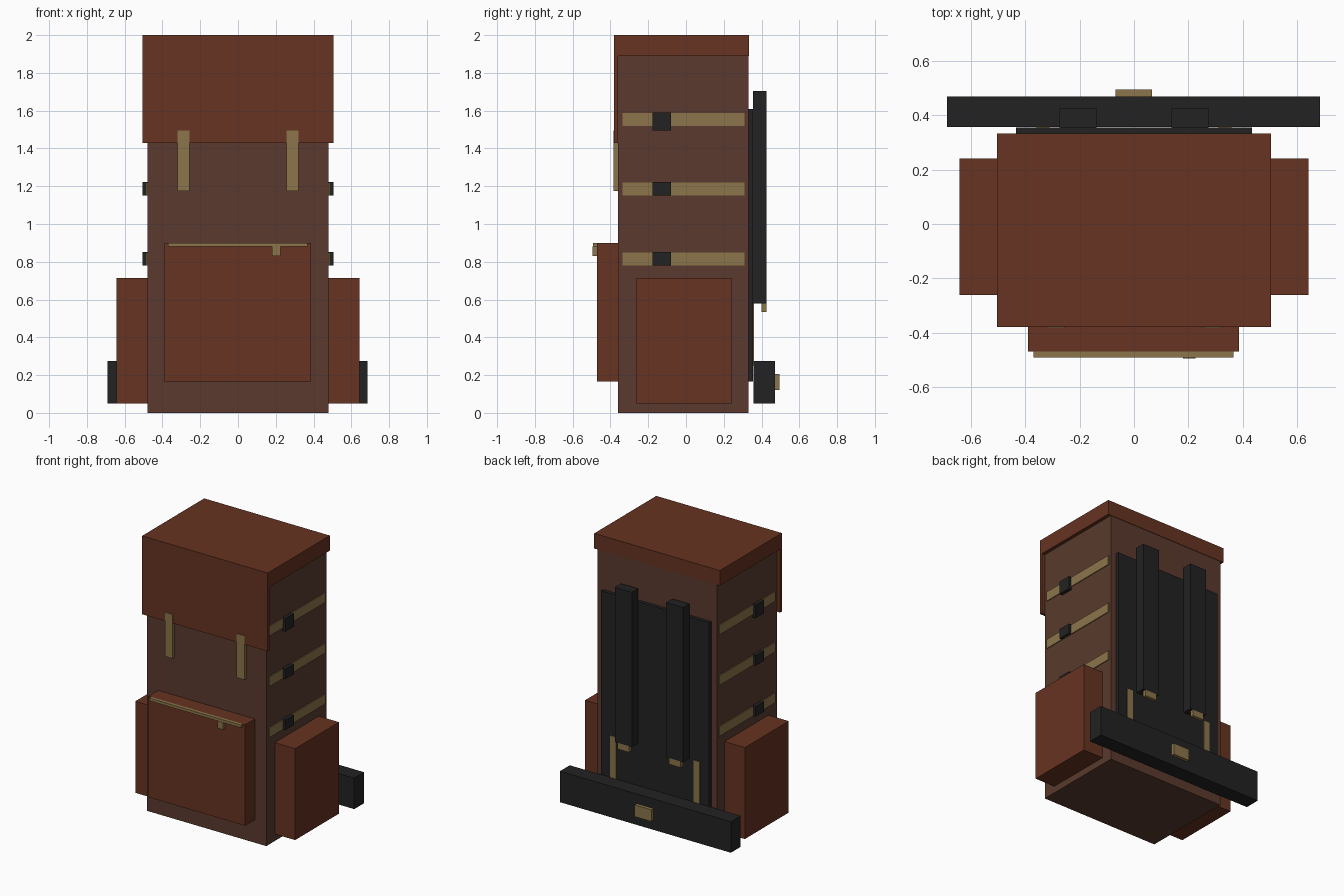
import bpy

if "Cube" in bpy.data.objects:
    bpy.data.objects.remove(bpy.data.objects["Cube"])


def material(name, rgb):
    m = bpy.data.materials.new(name)
    m.diffuse_color = (*rgb, 1)
    m.use_nodes = True
    m.node_tree.nodes["Principled BSDF"].inputs["Base Color"].default_value = m.diffuse_color
    return m


CANVAS = material("brown canvas", (0.100, 0.042, 0.026))
LEATHER = material("red brown leather", (0.133, 0.033, 0.015))
TAN = material("tan webbing", (0.258, 0.178, 0.069))
BLACK = material("black padding", (0.016, 0.016, 0.016))


def box(name, mat, x, y, z):
    """Box from (min, max) extents on each axis."""
    bpy.ops.mesh.primitive_cube_add(size=1)
    o = bpy.context.object
    o.name = name
    o.location = [(a + b) / 2 for a, b in (x, y, z)]
    o.scale = [b - a for a, b in (x, y, z)]
    bpy.ops.object.transform_apply(location=True, rotation=False, scale=True)
    o.data.materials.append(mat)
    return o


def pair(name, mat, x, y, z):
    """Matching boxes on the right and left."""
    box(name + "_right", mat, x, y, z)
    box(name + "_left", mat, (-x[1], -x[0]), y, z)


# Main bag, lid and front flap
box("main_bag", CANVAS, (-0.48, 0.48), (-0.36, 0.33), (0, 1.89))
box("lid", LEATHER, (-0.505, 0.505), (-0.38, 0.333), (1.89, 2.0))
box("front_flap", LEATHER, (-0.505, 0.505), (-0.38, -0.36), (1.43, 1.89))
pair("flap_strap", TAN, (0.257, 0.32), (-0.384, -0.36), (1.175, 1.495))

# Front pocket with zip
box("front_pocket", LEATHER, (-0.39, 0.387), (-0.47, -0.36), (0.165, 0.9))
box("pocket_zip", TAN, (-0.37, 0.367), (-0.492, -0.47), (0.88, 0.9))
box("zip_pull", TAN, (0.18, 0.226), (-0.495, -0.47), (0.83, 0.88))

# Side pockets, compression straps and their buckles
pair("side_pocket", LEATHER, (0.48, 0.643), (-0.262, 0.242), (0.05, 0.715))
for i, z in enumerate((0.78, 1.15, 1.518)):
    pair(f"side_strap_{i}", TAN, (0.48, 0.486), (-0.335, 0.31), (z, z + 0.07))
    low = z - 0.022 if i == 2 else z
    pair(f"side_buckle_{i}", BLACK, (0.48, 0.505), (-0.177, -0.08), (low, z + 0.073))

# Back panel, shoulder straps and hanging webbing
box("back_pad", BLACK, (-0.435, 0.435), (0.33, 0.355), (0.165, 1.61))
pair("shoulder_strap", BLACK, (0.138, 0.275), (0.355, 0.425), (0.58, 1.705))
pair("shoulder_strap_end", TAN, (0.16, 0.255), (0.40, 0.425), (0.535, 0.58))
pair("lower_webbing", TAN, (0.312, 0.36), (0.355, 0.36), (0.25, 0.58))

# Hip belt
box("hip_belt", BLACK, (-0.69, 0.685), (0.357, 0.47), (0.05, 0.275))
box("hip_buckle", TAN, (-0.068, 0.066), (0.47, 0.495), (0.12, 0.205))
